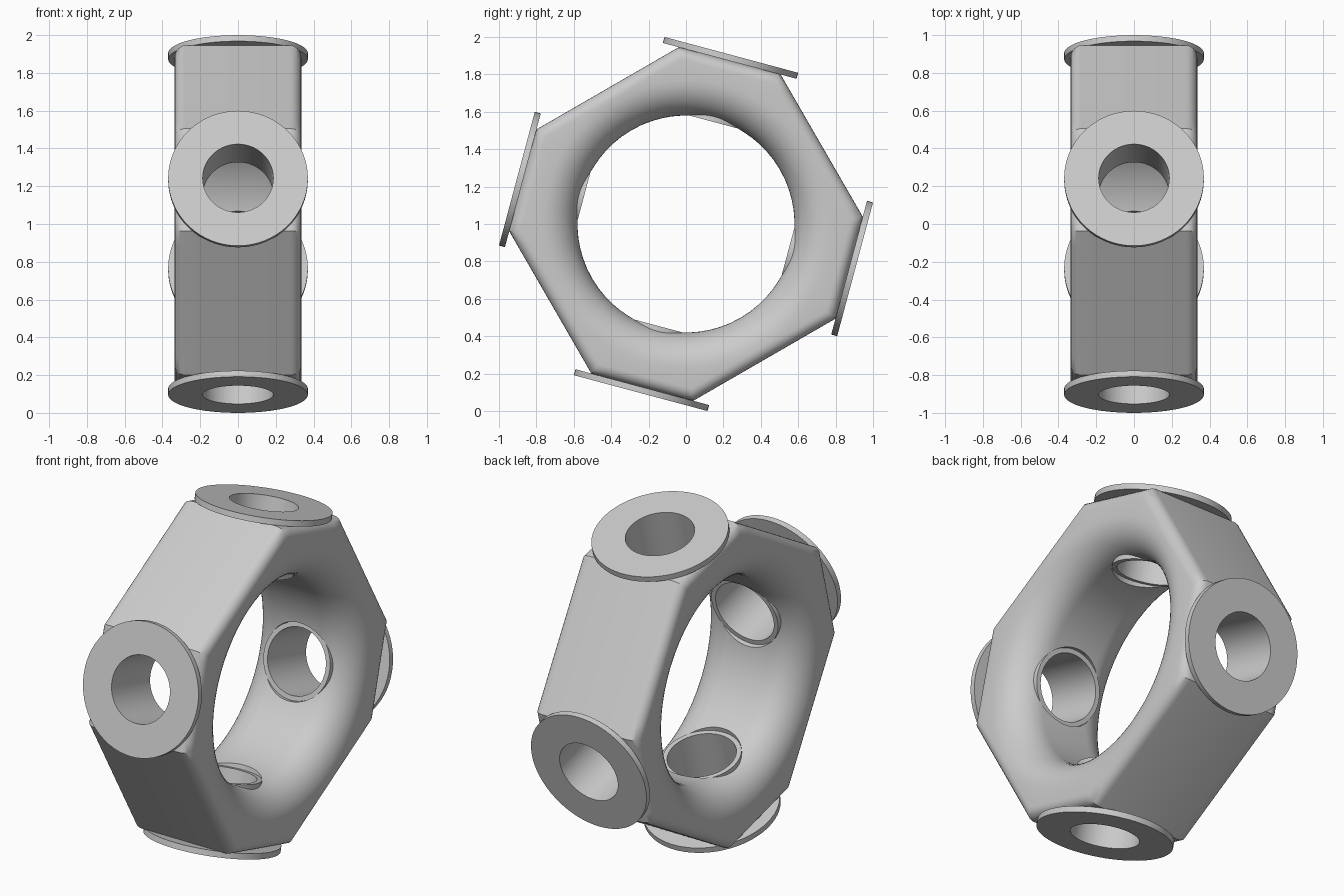
import bpy
import bmesh
from math import sin, cos, pi, radians, sqrt
from mathutils import Vector, Matrix

cube = bpy.data.objects.get("Cube")
if cube:
    bpy.data.objects.remove(cube, do_unlink=True)

CENTRE = Vector((0, 0, 1))
PORT_ANGLES = [radians(75 + 90 * k) for k in range(4)]
HALF_WIDTH = 0.335
SEAT, SIDE = 0.904, 0.838        # distances of the octagon's flats
BORE = 0.58
EDGE_ROUND, BORE_ROUND = 0.06, 0.19
STEPS = 10                       # points per octagon edge

grey = bpy.data.materials.new("light_grey")
grey.use_nodes = True
grey.diffuse_color = (0.6, 0.6, 0.6, 1)
grey.node_tree.nodes["Principled BSDF"].inputs["Base Color"].default_value = grey.diffuse_color


def loft(name, rings):
    """Join closed rings into a closed band, and make an object of it."""
    bm = bmesh.new()
    loops = [[bm.verts.new(p) for p in ring] for ring in rings]
    for i, a in enumerate(loops):
        b = loops[(i + 1) % len(loops)]
        for j in range(len(a)):
            k = (j + 1) % len(a)
            bm.faces.new((a[j], a[k], b[k], b[j]))
    bmesh.ops.recalc_face_normals(bm, faces=bm.faces)
    mesh = bpy.data.meshes.new(name)
    bm.to_mesh(mesh)
    bm.free()
    obj = bpy.data.objects.new(name, mesh)
    bpy.context.collection.objects.link(obj)
    mesh.materials.append(grey)
    obj.location = CENTRE
    return obj


def octagon(x, inset):
    """Ring around the outside, with alternating seats and long sides."""
    seat, side = SEAT - inset, SIDE - inset
    w = side * sqrt(2) - seat
    corners = []
    for a in PORT_ANGLES:
        n, t = Vector((0, cos(a), sin(a))), Vector((0, -sin(a), cos(a)))
        corners += [n * seat - t * w, n * seat + t * w]
    ring = []
    for i, c in enumerate(corners):
        d = corners[(i + 1) % len(corners)]
        ring += [c.lerp(d, s / STEPS) + Vector((x, 0, 0)) for s in range(STEPS)]
    return ring


def circle(x, radius):
    """Ring around the bore, matched point for point to the octagon."""
    return [p.normalized() * radius + Vector((x, 0, 0)) for p in octagon(0, 0)]


def outer_ring(side, phi):
    x = HALF_WIDTH - EDGE_ROUND * (1 - sin(phi))
    return octagon(side * x, EDGE_ROUND * (1 - cos(phi)))


def bore_ring(side, phi):
    x = HALF_WIDTH - BORE_ROUND * (1 - sin(phi))
    return circle(side * x, BORE + BORE_ROUND * (1 - cos(phi)))


def select(obj):
    bpy.ops.object.select_all(action='DESELECT')
    obj.select_set(True)
    bpy.context.view_layer.objects.active = obj


def smooth(obj):
    select(obj)
    bpy.ops.object.shade_smooth_by_angle(angle=radians(30))


# Ring body with rounded outer edges and a softly flared bore
outer_arc = [pi / 2 * i / 6 for i in range(7)]
bore_arc = [pi / 2 * i / 12 for i in range(13)]
body = loft("ring_body",
            [outer_ring(1, p) for p in outer_arc]
            + [bore_ring(1, p) for p in reversed(bore_arc)]
            + [bore_ring(-1, p) for p in bore_arc]
            + [outer_ring(-1, p) for p in reversed(outer_arc)])

# Radial holes through the body
for a in PORT_ANGLES:
    bm = bmesh.new()
    bmesh.ops.create_cone(bm, cap_ends=True, segments=64, radius1=0.215, radius2=0.215, depth=0.7,
                          matrix=Matrix.Translation((0, 0, 0.7)))
    mesh = bpy.data.meshes.new("hole_cutter")
    bm.to_mesh(mesh)
    bm.free()
    cutter = bpy.data.objects.new("hole_cutter", mesh)
    bpy.context.collection.objects.link(cutter)
    cutter.location = CENTRE
    cutter.rotation_euler.x = a - pi / 2
    cutter.hide_render = True
    bpy.context.view_layer.update()
    select(body)
    mod = body.modifiers.new("hole", 'BOOLEAN')
    mod.operation = 'DIFFERENCE'
    mod.solver = 'EXACT'
    mod.object = cutter
    bpy.ops.object.modifier_apply(modifier=mod.name)
    bpy.data.objects.remove(cutter, do_unlink=True)
smooth(body)

# Flanged port tubes: (radius, distance from the centre)
profile = [(0.187, 0.565), (0.214, 0.565), (0.214, 0.903),
           (0.37, 0.903), (0.37, 0.936), (0.187, 0.936)]
turns = [2 * pi * i / 64 for i in range(64)]
for name, a in zip(("top", "front", "bottom", "back"), PORT_ANGLES):
    port = loft(name + "_flanged_port",
                [[(r * cos(t), r * sin(t), d) for t in turns] for r, d in profile])
    port.rotation_euler.x = a - pi / 2
    smooth(port)
